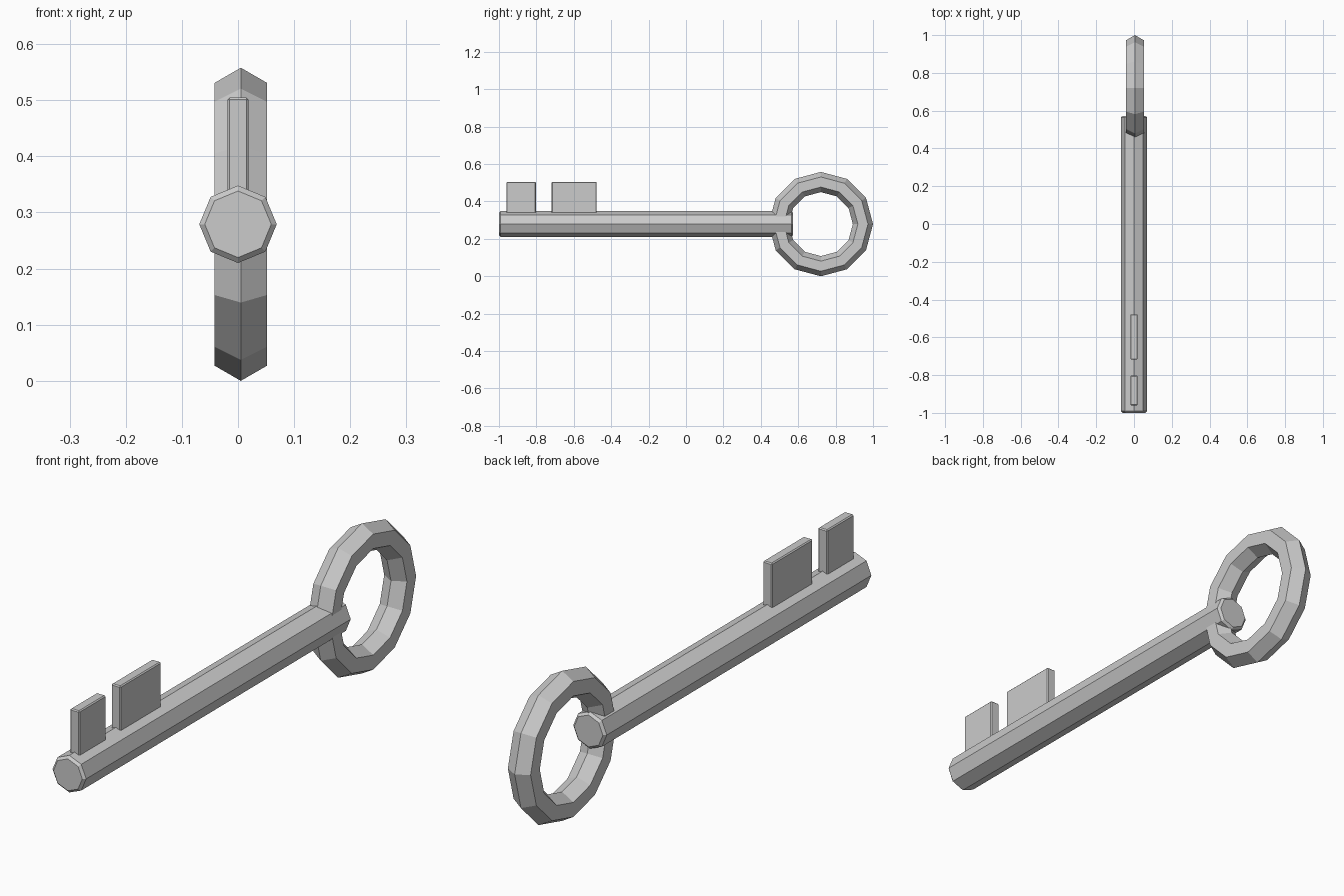
import bpy
from math import radians, pi

if "Cube" in bpy.data.objects:
    bpy.data.objects.remove(bpy.data.objects["Cube"])

AXIS_Z = 0.279  # height of the shaft and ring centre


def finish(name, bevel=0, limit=30):
    """Name the active part, apply its transform and chamfer its sharp edges."""
    ob = bpy.context.object
    ob.name = name
    bpy.ops.object.transform_apply(location=False, rotation=True, scale=True)
    if bevel:
        mod = ob.modifiers.new("chamfer", 'BEVEL')
        mod.width = bevel
        mod.segments = 1
        mod.limit_method = 'ANGLE'
        mod.angle_limit = radians(limit)
    return ob


# Eight-sided shaft, only the end rims chamfered
y0, y1 = -1.0, 0.573
bpy.ops.mesh.primitive_cylinder_add(vertices=8, radius=0.069, depth=y1 - y0,
                                    location=(0, (y0 + y1) / 2, AXIS_Z),
                                    rotation=(pi / 2, 0, 0))
finish("shaft", 0.009, 60)

# Twelve-sided ring handle with a six-sided cross-section
bpy.ops.mesh.primitive_torus_add(major_segments=12, minor_segments=6,
                                 major_radius=0.225, minor_radius=0.054,
                                 location=(0.005, 0.721, AXIS_Z),
                                 rotation=(0, pi / 2, 0))
finish("ring_handle")

# Two flat teeth rising from the shaft
z0, z1 = 0.315, 0.505
for name, a, b in (("tip_tooth", -0.96, -0.803), ("inner_tooth", -0.718, -0.478)):
    bpy.ops.mesh.primitive_cube_add(size=1, location=(0, (a + b) / 2, (z0 + z1) / 2),
                                    scale=(0.038, b - a, z1 - z0))
    finish(name, 0.004)
